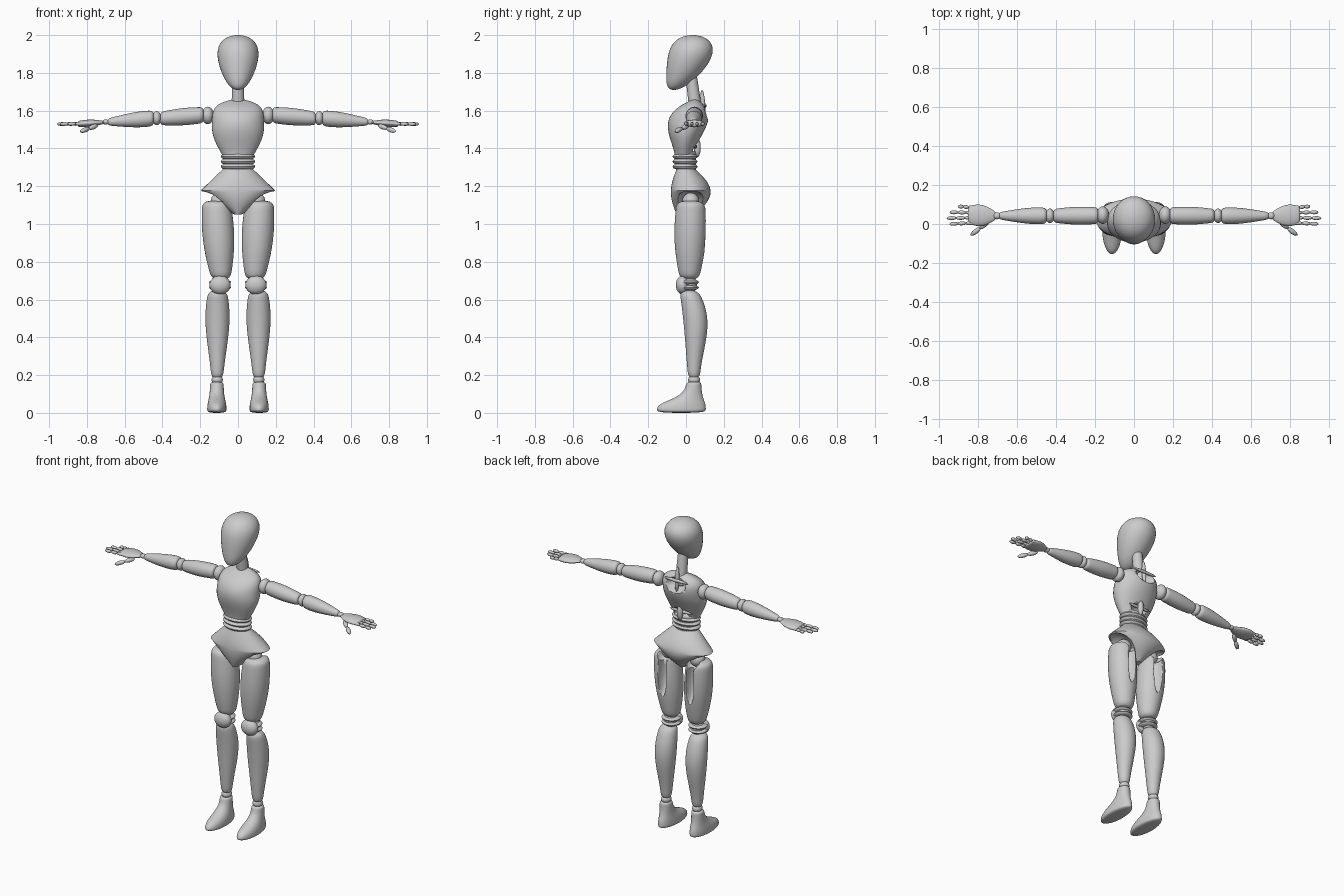
import bpy, bmesh
from math import sin, cos, pi, radians
from mathutils import Vector, Matrix

cube = bpy.data.objects.get("Cube")
if cube:
    bpy.data.objects.remove(cube, do_unlink=True)

grey = bpy.data.materials.new("plain grey")
grey.use_nodes = True
grey.diffuse_color = (0.6, 0.6, 0.6, 1)
grey.node_tree.nodes["Principled BSDF"].inputs["Base Color"].default_value = grey.diffuse_color


def finish(name, bm):
    """Turn a bmesh into a named, smoothly shaded object."""
    bmesh.ops.recalc_face_normals(bm, faces=bm.faces)
    mesh = bpy.data.meshes.new(name)
    bm.to_mesh(mesh)
    bm.free()
    mesh.materials.append(grey)
    part = bpy.data.objects.new(name, mesh)
    bpy.context.collection.objects.link(part)
    bpy.ops.object.select_all(action='DESELECT')
    part.select_set(True)
    bpy.context.view_layer.objects.active = part
    bpy.ops.object.shade_smooth_by_angle(angle=radians(40))
    return part


def loft(name, section, upright=True, rings=36, sides=36):
    """Elliptical sections; section(t) gives the centre and two radii."""
    bm = bmesh.new()
    loops = []
    for k in range(rings + 1):
        # Sections crowd toward both ends so that these come out round
        centre, wide, deep = section((1 - cos(pi * k / rings)) / 2)
        loop = []
        for i in range(sides):
            angle = 2 * pi * i / sides
            u, v = wide * cos(angle), deep * sin(angle)
            offset = Vector((u, v, 0)) if upright else Vector((0, u, v))
            loop.append(bm.verts.new(centre + offset))
        loops.append(loop)
    for low, high in zip(loops, loops[1:]):
        for i in range(sides):
            j = (i + 1) % sides
            bm.faces.new((low[i], low[j], high[j], high[i]))
    bm.faces.new(loops[0])
    bm.faces.new(loops[-1])
    return finish(name, bm)


def rounded(t):
    """Full width along a part, closing quickly at its two ends."""
    return max(1 - (2 * t - 1) ** 20, 0.001) ** 0.5


def limb(name, start, end, first, last, bulge, skew=1.0, flat=1.0, bow=0.0, upright=True):
    """Tapered limb with a muscle bulge that can lean to one end."""
    start, end = Vector(start), Vector(end)

    def section(t):
        swell = sin(pi * t ** skew)
        radius = (first + (last - first) * t + bulge * swell) * rounded(t)
        return start.lerp(end, t) + Vector((0, bow * swell, 0)), radius, radius * flat

    return loft(name, section, upright)


def ball(name, place, radii, turn=Matrix.Identity(4), segments=24):
    bm = bmesh.new()
    bmesh.ops.create_uvsphere(bm, u_segments=segments, v_segments=segments // 2, radius=1)
    bm.transform(Matrix.Translation(place) @ turn @ Matrix.Diagonal((*radii, 1)))
    return finish(name, bm)


def carve(part, cutter):
    """Hollow a part with a cutter, then drop the cutter."""
    cutter.hide_render = True
    hollow = part.modifiers.new("hollow", 'BOOLEAN')
    hollow.operation, hollow.solver, hollow.object = 'DIFFERENCE', 'EXACT', cutter
    bpy.context.view_layer.objects.active = part
    bpy.ops.object.modifier_apply(modifier=hollow.name)
    bpy.data.objects.remove(cutter, do_unlink=True)


def rod(name, start, end, radius, parts=1):
    """Chain of slim rounded segments between two points."""
    start, end = Vector(start), Vector(end)
    step = (end - start) / parts
    turn = Vector((1, 0, 0)).rotation_difference(step).to_matrix().to_4x4()
    for k in range(parts):
        middle = start + step * (k + 0.5)
        ball(f"{name}_{k + 1}", middle, (step.length * 0.58, radius, radius), turn, segments=12)


# Head: egg shape with the chin drawn forward
def head_section(t):
    radius = 0.145 * max(t, 0.002) ** 0.45 * max(1 - t ** 4, 0.001) ** 0.5
    return Vector((0, 0.035 - 0.1 * (1 - t) ** 2, 1.71 + 0.29 * t)), radius, radius * 1.07


# Torso: widens from the waist, then closes over the shoulders
def torso_section(t):
    cap = max(1 - t ** 12, 0.01)
    width = 0.083 + 0.055 * sin(pi * min(t, 0.5))
    depth = 0.05 + 0.055 * sin(pi * t ** 1.4)
    return Vector((0, 0.06 * t * t - 0.01, 1.365 + 0.3 * t)), width * cap, depth * cap


# Pelvis: two straight slopes meeting in a sharp flare
def pelvis_section(t):
    width = min(0.02 + 0.33 * t, 0.33 - 0.25 * t)
    swell = sin(pi * t)
    return Vector((0, 0.025 * swell, 1.05 + 0.24 * t)), width, 0.05 + 0.055 * swell


loft("head", head_section)
limb("neck", (0, 0.055, 1.58), (0, 0.025, 1.8), 0.035, 0.03, bulge=0)

# Torso with the open back, spine and bars
torso = loft("torso", torso_section)
carve(torso, ball("upper_back_cut", (0, 0.13, 1.6), (0.075, 0.075, 0.05)))
carve(torso, ball("lower_back_cut", (0, 0.085, 1.4), (0.07, 0.075, 0.035)))
rod("lower_spine", (0, 0.06, 1.36), (0, 0.06, 1.45), radius=0.018)
rod("upper_spine", (0, 0.095, 1.56), (0, 0.085, 1.7), radius=0.013)
rod("collar_bar", (-0.075, 0.1, 1.625), (0.075, 0.1, 1.625), radius=0.01)
rod("lower_back_bar", (-0.07, 0.05, 1.41), (0.07, 0.05, 1.41), radius=0.01)

# Waist rings around a core
limb("waist_core", (0, 0, 1.27), (0, 0, 1.39), 0.075, 0.075, bulge=0, flat=0.7)
for k in range(3):
    def ring_section(t):
        swell = 0.013 * sin(pi * t)
        return Vector((0, -0.005, 1.29 + 0.027 * (k + t))), 0.078 + swell, 0.053 + swell

    loft(f"waist_ring_{k + 1}", ring_section, rings=8)

pelvis = loft("pelvis", pelvis_section, rings=48)

for side, s in (("left", 1), ("right", -1)):
    # Hip socket and joint
    tilt = Matrix.Rotation(-s * radians(37), 4, 'Y')
    carve(pelvis, ball("hip_cut", (s * 0.118, 0.025, 1.11), (0.095, 0.08, 0.055), tilt))
    ball(f"{side}_hip_ball", (s * 0.1, 0.025, 1.12), (0.045, 0.045, 0.045))

    # Thigh, grooved along the back
    thigh = limb(f"{side}_thigh", (s * 0.09, 0.018, 0.705), (s * 0.115, 0.026, 1.125),
                 0.05, 0.075, bulge=0.02)
    carve(thigh, ball("thigh_cut", (s * 0.098, 0.11, 1), (0.03, 0.06, 0.15)))
    carve(thigh, ball("thigh_top_cut", (s * 0.1, 0.08, 1.13), (0.045, 0.06, 0.06)))

    # Knee
    ball(f"{side}_kneecap", (s * 0.095, -0.018, 0.677), (0.056, 0.036, 0.05))
    ball(f"{side}_knee_joint", (s * 0.095, 0.018, 0.68), (0.042, 0.04, 0.05))
    for level, z in (("lower", 0.663), ("upper", 0.692)):
        ball(f"{side}_{level}_knee_disc", (s * 0.095, 0.012, z), (0.058, 0.056, 0.016))

    # Shin and ankle
    limb(f"{side}_shin", (s * 0.11, 0.043, 0.18), (s * 0.108, 0.015, 0.65),
         0.031, 0.05, bulge=0.02, skew=1.5, bow=0.025)
    ball(f"{side}_ankle", (s * 0.11, 0.043, 0.175), (0.03, 0.032, 0.025))

    # Foot: long sole falling back quickly to a narrow ankle
    def foot_section(t):
        spread = 1 / (1 + (2.2 * t) ** 4)
        centre = Vector((s * 0.112, 0.045 - 0.07 * spread, 0.165 * t))
        return centre, (0.035 + 0.016 * spread) * rounded(t), (0.035 + 0.095 * spread) * rounded(t)

    loft(f"{side}_foot", foot_section)

    # Arm
    ball(f"{side}_shoulder", (s * 0.16, 0.045, 1.575), (0.033, 0.045, 0.046))
    limb(f"{side}_upper_arm", (s * 0.18, 0.043, 1.577), (s * 0.415, 0.042, 1.558),
         0.042, 0.034, bulge=0.007, upright=False)
    ball(f"{side}_elbow", (s * 0.43, 0.042, 1.56), (0.024, 0.037, 0.037))
    limb(f"{side}_forearm", (s * 0.443, 0.042, 1.56), (s * 0.692, 0.042, 1.54),
         0.038, 0.018, bulge=0.01, skew=0.7, upright=False)
    ball(f"{side}_wrist", (s * 0.7, 0.042, 1.54), (0.02, 0.018, 0.014))

    # Hand with jointed fingers fanned across the palm
    limb(f"{side}_palm", (s * 0.705, 0.042, 1.538), (s * 0.85, 0.046, 1.53),
         0.018, 0.044, bulge=0.022, flat=0.35, upright=False)
    for k, finger in enumerate(("little", "ring", "middle", "index")):
        reach = 0.955 - 0.014 * (k - 2) ** 2
        rod(f"{side}_{finger}_finger", (s * 0.82, 0.084 - 0.026 * k, 1.531),
            (s * reach, 0.09 - 0.03 * k, 1.529), radius=0.01, parts=3)
    rod(f"{side}_thumb", (s * 0.745, 0.012, 1.522), (s * 0.832, -0.055, 1.49), radius=0.013, parts=2)
